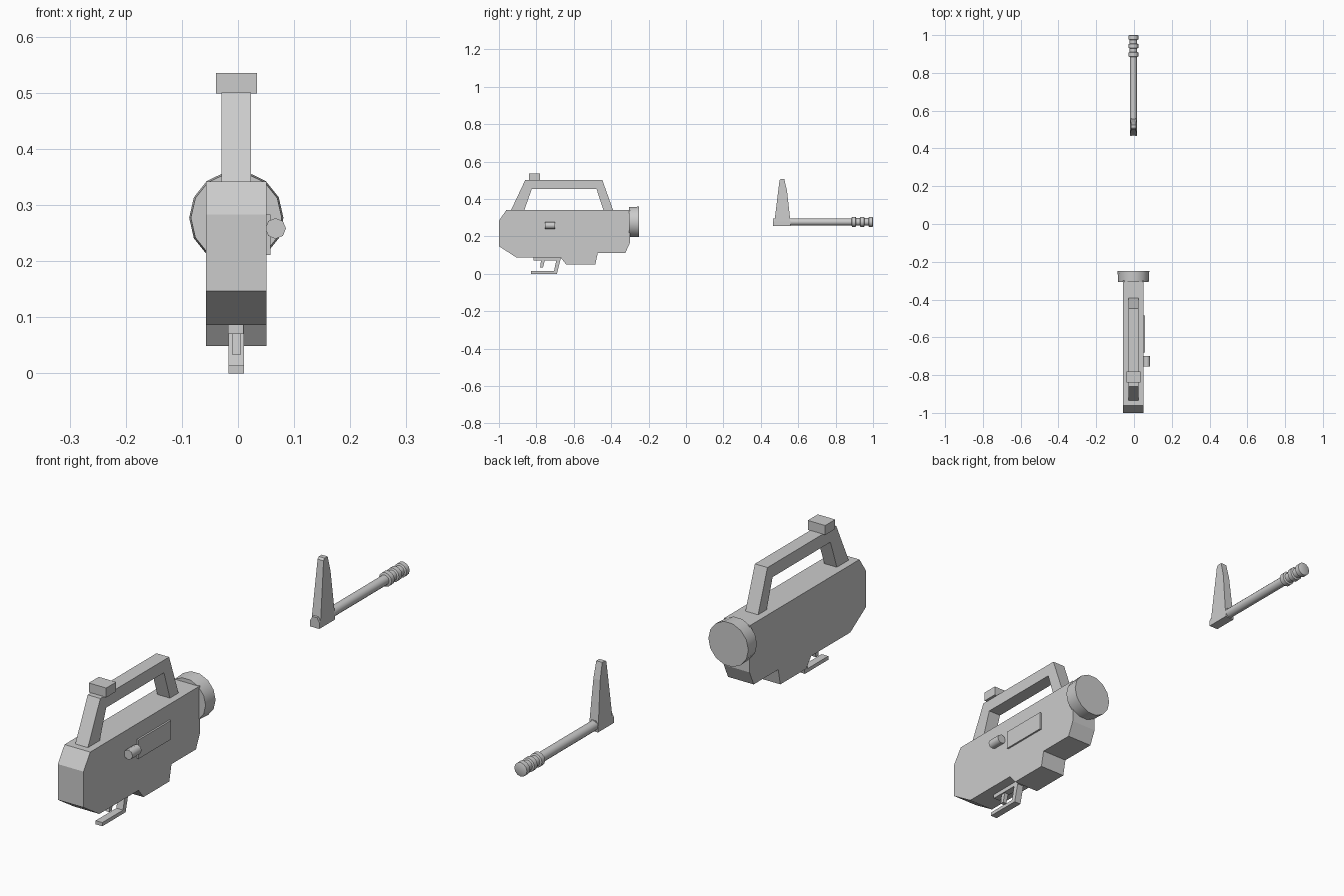
import bpy, bmesh, math

if "Cube" in bpy.data.objects:
    bpy.data.objects.remove(bpy.data.objects["Cube"])

CX = -0.003  # shared centre line of body, lens and barrel

grey = bpy.data.materials.new("plain grey")
grey.diffuse_color = (0.6, 0.6, 0.6, 1)
grey.use_nodes = True
grey.node_tree.nodes["Principled BSDF"].inputs["Base Color"].default_value = grey.diffuse_color


def finish(name, bm, smooth=None):
    bmesh.ops.recalc_face_normals(bm, faces=bm.faces)
    mesh = bpy.data.meshes.new(name)
    bm.to_mesh(mesh)
    bm.free()
    mesh.materials.append(grey)
    ob = bpy.data.objects.new(name, mesh)
    bpy.context.collection.objects.link(ob)
    if smooth:
        bpy.ops.object.select_all(action='DESELECT')
        ob.select_set(True)
        bpy.context.view_layer.objects.active = ob
        bpy.ops.object.shade_smooth_by_angle(angle=math.radians(smooth))
    return ob


def side_profile(name, pts, half, cx=CX, taper=None):
    """Extrude a (y, z) outline across x; taper(z) scales the width."""
    bm = bmesh.new()
    rows = []
    for s in (-1, 1):
        rows.append([bm.verts.new((cx + s * half * (taper(z) if taper else 1), y, z))
                     for y, z in pts])
    bm.faces.new(rows[0])
    bm.faces.new(rows[1])
    n = len(pts)
    for i in range(n):
        j = (i + 1) % n
        bm.faces.new((rows[0][i], rows[0][j], rows[1][j], rows[1][i]))
    return finish(name, bm)


def box(name, x0, x1, y0, y1, z0, z1):
    return side_profile(name, [(y0, z0), (y1, z0), (y1, z1), (y0, z1)],
                        (x1 - x0) / 2, (x0 + x1) / 2)


def lathe(name, profile, x, z, sides, smooth):
    """Turn a list of (y, radius) about an axis along y."""
    bm = bmesh.new()
    rings = []
    for y, r in profile:
        rings.append([bm.verts.new((x + r * math.cos(2 * math.pi * i / sides), y,
                                    z + r * math.sin(2 * math.pi * i / sides)))
                      for i in range(sides)])
    for a, b in zip(rings, rings[1:]):
        for i in range(sides):
            j = (i + 1) % sides
            bm.faces.new((a[i], a[j], b[j], b[i]))
    bm.faces.new(rings[0])
    bm.faces.new(rings[-1])
    return finish(name, bm, smooth)


# Main housing
side_profile("housing", [(-0.96, 0.342), (-1.0, 0.283), (-1.0, 0.147), (-0.905, 0.086),
                         (-0.67, 0.086), (-0.64, 0.049), (-0.485, 0.049), (-0.472, 0.11),
                         (-0.325, 0.11), (-0.30, 0.165), (-0.30, 0.342)], 0.054)

# Carrying handle and sight block on it
side_profile("carry_handle", [(-0.938, 0.335), (-0.86, 0.50), (-0.447, 0.50), (-0.388, 0.335),
                              (-0.44, 0.335), (-0.478, 0.452), (-0.825, 0.452),
                              (-0.866, 0.335)], 0.0265)
box("sight_block", -0.039, 0.034, -0.84, -0.78, 0.499, 0.535)

# Round end cap
lathe("end_cap", [(-0.306, 0.081), (-0.25, 0.084)], CX, 0.277, 14, 35)

# Side plate and knob
box("side_plate", 0.045, 0.058, -0.68, -0.485, 0.211, 0.283)
lathe("side_knob", [(-0.755, 0.0185), (-0.70, 0.0185)], 0.067, 0.258, 8, 50)

# Trigger group
box("trigger_mount", -0.018, 0.010, -0.815, -0.67, 0.07, 0.09)
side_profile("trigger", [(-0.775, 0.072), (-0.755, 0.072), (-0.765, 0.033), (-0.78, 0.033)],
             0.008)
side_profile("trigger_guard", [(-0.83, 0.0), (-0.69, 0.0), (-0.668, 0.088), (-0.69, 0.088),
                               (-0.706, 0.014), (-0.83, 0.014)], 0.014)

# Separate barrel piece: ringed tube
lathe("barrel", [(0.55, 0.0185), (0.885, 0.0185)], CX, 0.277, 12, 35)
rings = []
for y in (0.885, 0.93, 0.975):
    rings += [(y, 0.02), (y + 0.003, 0.0265), (y + 0.022, 0.0265), (y + 0.025, 0.02)]
lathe("barrel_rings", rings, CX, 0.277, 12, 35)

# Bracket at the barrel's front end: flat bottom, chamfered top
bm = bmesh.new()
section = [(-0.019, 0.256), (0.019, 0.256), (0.019, 0.28), (0.010, 0.296),
           (-0.010, 0.296), (-0.019, 0.28)]
ends = [[bm.verts.new((CX + x, y, z)) for x, z in section] for y in (0.465, 0.56)]
bm.faces.new(ends[0])
bm.faces.new(ends[1])
for i in range(6):
    j = (i + 1) % 6
    bm.faces.new((ends[0][i], ends[0][j], ends[1][j], ends[1][i]))
finish("barrel_bracket", bm)

# Upright grip blade, narrowing upward
side_profile("grip_blade", [(0.473, 0.28), (0.500, 0.50), (0.507, 0.507), (0.525, 0.507),
                            (0.54, 0.445), (0.558, 0.28)], 0.019,
             taper=lambda z: 1 - 0.35 * (z - 0.28) / 0.227)
